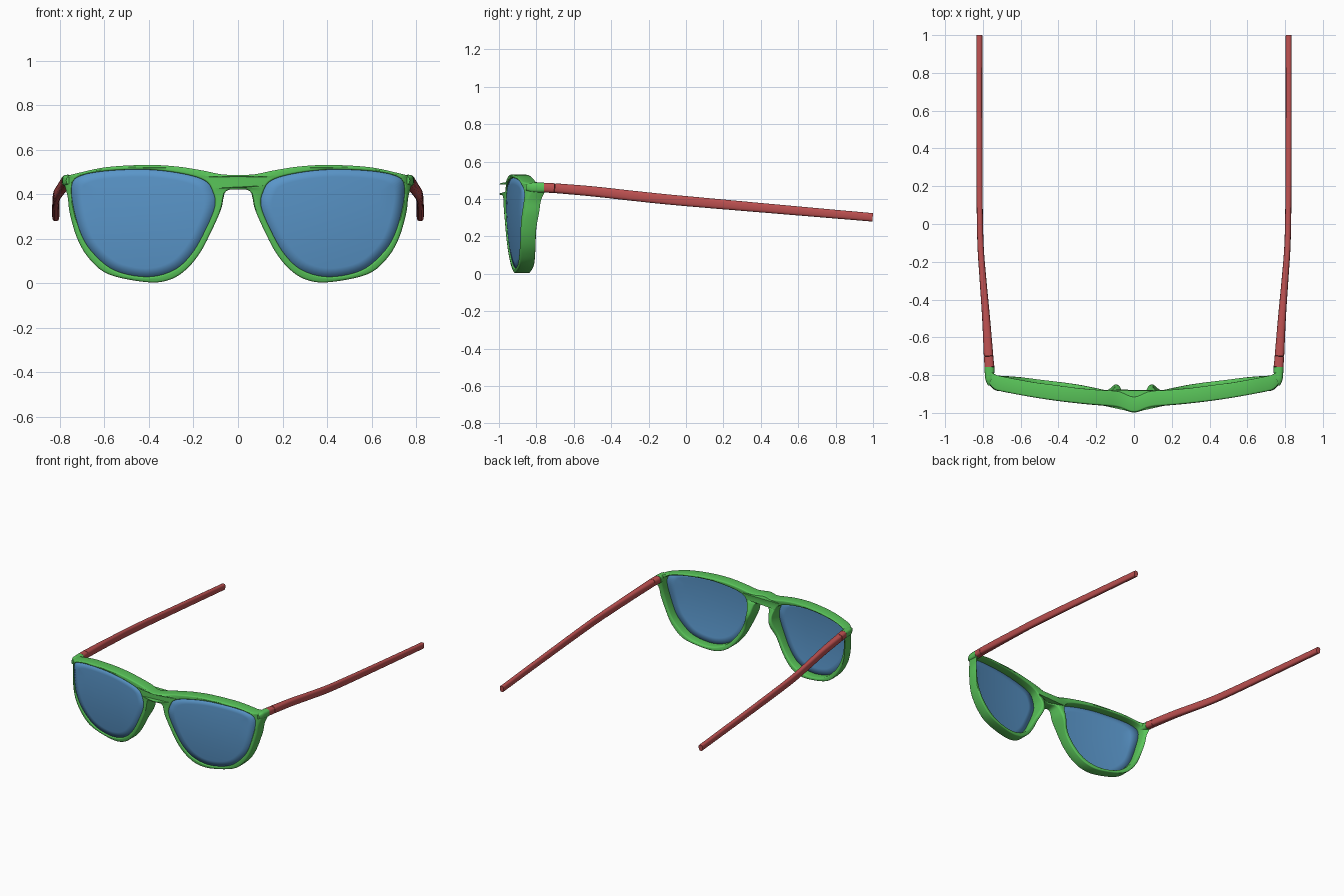
import bpy, bmesh, math
from mathutils import Vector

if "Cube" in bpy.data.objects:
    bpy.data.objects.remove(bpy.data.objects["Cube"])


def material(name, rgb):
    m = bpy.data.materials.new(name)
    m.diffuse_color = (*rgb, 1)
    m.use_nodes = True
    m.node_tree.nodes["Principled BSDF"].inputs["Base Color"].default_value = m.diffuse_color
    return m


GREEN = material("frame_green", (0.10, 0.55, 0.10))
RED = material("temple_red", (0.50, 0.08, 0.08))
BLUE = material("lens_blue", (0.10, 0.30, 0.58))

# Right half of the front outline, top centre to bottom centre, as (x, z)
OUTER = [(0, .487), (.075, .49), (.165, .508), (.276, .525), (.41, .532), (.59, .522),
         (.725, .494), (.772, .479), (.784, .46), (.775, .425), (.765, .385), (.755, .31),
         (.722, .2), (.668, .11), (.58, .04), (.41, .005), (.31, .015), (.235, .06),
         (.172, .135), (.12, .233), (.077, .33), (.066, .38), (.058, .408), (.04, .42), (0, .422)]
# Right lens opening
INNER = [(.105, .345), (.114, .413), (.15, .462), (.253, .493), (.41, .511), (.59, .505),
         (.71, .482), (.747, .44), (.74, .345), (.704, .22), (.65, .135), (.554, .058),
         (.41, .029), (.29, .058), (.21, .13), (.15, .233)]
DEPTH = 0.08


def catmull(pts, closed, n):
    """Smooth path through the points."""
    pts = [Vector(p) for p in pts]
    k = len(pts)
    at = (lambda i: pts[i % k]) if closed else (lambda i: pts[max(0, min(k - 1, i))])
    out = []
    for i in range(k if closed else k - 1):
        a, b, c, d = at(i - 1), at(i), at(i + 1), at(i + 2)
        for s in range(n):
            t = s / n
            out.append(0.5 * (2 * b + (c - a) * t + (2 * a - 5 * b + 4 * c - d) * t * t
                              + (3 * b - a - 3 * c + d) * t ** 3))
    return out if closed else out + [pts[-1]]


def front_y(x, z):
    """Curved front surface of the glasses, wrapping back at the corners."""
    x = abs(x)
    return (-.97 + .16 * x * x + .25 * (z - .35) ** 2 + 12 * max(0, x - .72) ** 2
            - .03 * math.exp(-(x / .06) ** 2))


def finish(name, bm, mat, mirror=True, angle=40):
    bmesh.ops.recalc_face_normals(bm, faces=bm.faces)
    me = bpy.data.meshes.new(name)
    bm.to_mesh(me)
    bm.free()
    me.materials.append(mat)
    ob = bpy.data.objects.new(name, me)
    bpy.context.collection.objects.link(ob)
    if mirror:
        mod = ob.modifiers.new("mirror", 'MIRROR')
        mod.use_mirror_merge = False
    bpy.ops.object.select_all(action='DESELECT')
    ob.select_set(True)
    bpy.context.view_layer.objects.active = ob
    bpy.ops.object.shade_smooth_by_angle(angle=math.radians(angle))
    return ob


def sweep(name, path, mat, n=5, sides=20):
    """Rounded-rectangle tube; path entries are (x, y, z, width, height)."""
    rows = catmull(path, False, n)
    bm = bmesh.new()
    rings = []
    for i, r in enumerate(rows):
        p = Vector(r[:3])
        t = (Vector(rows[min(i + 1, len(rows) - 1)][:3]) - Vector(rows[max(i - 1, 0)][:3])).normalized()
        side = t.cross(Vector((0, 0, 1))).normalized()
        up = side.cross(t)
        ring = []
        for k in range(sides):
            a = 2 * math.pi * k / sides
            c, s = math.cos(a), math.sin(a)
            u = math.copysign(abs(c) ** .7, c) * r[3] / 2
            v = math.copysign(abs(s) ** .7, s) * r[4] / 2
            ring.append(bm.verts.new(p + side * u + up * v))
        rings.append(ring)
    for a, b in zip(rings, rings[1:]):
        for k in range(sides):
            j = (k + 1) % sides
            bm.faces.new((a[k], a[j], b[j], b[k]))
    bm.faces.new(rings[0])
    bm.faces.new(rings[-1])
    return finish(name, bm, mat)


# Front frame: flat bevelled outline with two holes, then bent to the curve
flip = lambda pts: [(-x, z) for x, z in reversed(pts)]
full_outer = OUTER + flip(OUTER[1:-1])
cu = bpy.data.curves.new("frame_profile", 'CURVE')
cu.dimensions = '2D'
cu.fill_mode = 'BOTH'
BEVEL = 0.008
cu.extrude = DEPTH / 2 - BEVEL
cu.bevel_depth = BEVEL
cu.bevel_resolution = 2
cu.offset = -BEVEL
for loop in (full_outer, INNER, flip(INNER)):
    pts = catmull(loop, True, 5)
    sp = cu.splines.new('POLY')
    sp.points.add(len(pts) - 1)
    for q, p in zip(sp.points, pts):
        q.co = (p.x, p.y, 0, 1)
    sp.use_cyclic_u = True
profile = bpy.data.objects.new("frame_profile", cu)
bpy.context.collection.objects.link(profile)
dg = bpy.context.evaluated_depsgraph_get()
flat = bpy.data.meshes.new_from_object(profile.evaluated_get(dg))
bpy.data.objects.remove(profile)
bm = bmesh.new()
bm.from_mesh(flat)
bmesh.ops.remove_doubles(bm, verts=bm.verts, dist=1e-5)
for v in bm.verts:
    x, z, d = v.co.x, v.co.y, DEPTH / 2 - v.co.z
    # nose pads swell out of the back of the inner rims
    pad = .042 * math.exp(-((abs(x) - .09) / .05) ** 2 - ((z - .33) / .09) ** 2)
    v.co = (x, front_y(x, z) + d + pad * d / DEPTH, z)
bm.faces.ensure_lookup_table()
finish("front_frame", bm, GREEN, mirror=False)

# Lenses: concentric rings following the curve of the frame
bm = bmesh.new()
edge = catmull(INNER, True, 5)
mid = Vector((.43, .29))
rings = []
for f in (1.01, .85, .65, .45, .25, .1):
    ring = []
    for p in edge:
        q = mid + (p - mid) * f
        ring.append(bm.verts.new((q.x, front_y(q.x, q.y) + .014, q.y)))
    rings.append(ring)
for a, b in zip(rings, rings[1:]):
    for k in range(len(edge)):
        j = (k + 1) % len(edge)
        bm.faces.new((a[k], a[j], b[j], b[k]))
bm.faces.new(rings[-1])
lens = finish("lenses", bm, BLUE)
thick = lens.modifiers.new("thickness", 'SOLIDIFY')
thick.thickness = .012
thick.offset = 0

# End pieces turning back from the frame corners to the hinges
sweep("end_pieces", [(.762, -.855, .462, .02, .03), (.765, -.825, .462, .042, .05),
                     (.765, -.79, .461, .05, .054), (.765, -.758, .461, .054, .054)], GREEN)

# Hinge blocks and the long temples
sweep("hinge_blocks", [(.765, -.758, .461, .052, .052), (.770, -.702, .458, .05, .052)], RED, 2)
sweep("temples", [(.770, -.70, .458, .05, .052), (.783, -.5, .441, .042, .054),
                  (.799, -.3, .419, .036, .054), (.812, -.12, .400, .033, .054),
                  (.817, .1, .380, .032, .053), (.819, .5, .345, .032, .049),
                  (.819, .998, .302, .032, .045)], RED)
